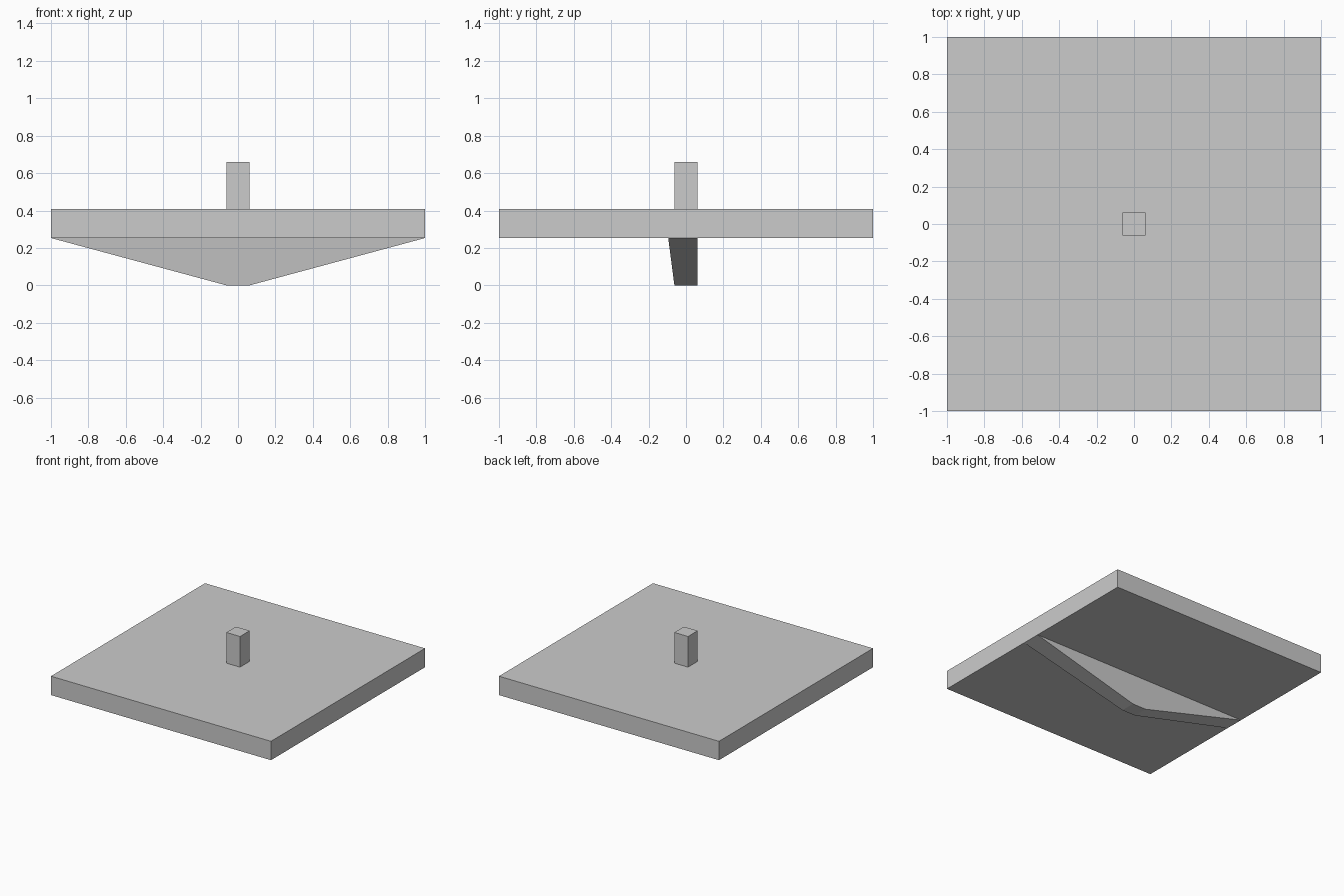
import bpy
import bmesh

if "Cube" in bpy.data.objects:
    bpy.data.objects.remove(bpy.data.objects["Cube"])

HALF = 0.062               # half width of the square post
SLAB_Z, SLAB_TOP, TOP = 0.253, 0.408, 0.66


def frustum(name, lower, upper, z0, z1):
    """Solid between two rectangles given as (x0, x1, y0, y1)."""
    bm = bmesh.new()
    rings = []
    for (x0, x1, y0, y1), z in ((lower, z0), (upper, z1)):
        rings.append([bm.verts.new((x, y, z))
                      for x, y in ((x0, y0), (x1, y0), (x1, y1), (x0, y1))])
    low, high = rings
    bm.faces.new(low[::-1])
    bm.faces.new(high)
    for i in range(4):
        j = (i + 1) % 4
        bm.faces.new((low[i], low[j], high[j], high[i]))
    mesh = bpy.data.meshes.new(name)
    bm.to_mesh(mesh)
    bm.free()
    obj = bpy.data.objects.new(name, mesh)
    bpy.context.collection.objects.link(obj)
    return obj


post = (-HALF, HALF, -HALF, HALF)
plate = (-1, 1, -1, 1)

# Square slab
frustum("slab", plate, plate, SLAB_Z, SLAB_TOP)

# Short post standing on the slab
frustum("post", post, post, SLAB_TOP, TOP)

# Tapered rib under the slab: flush back, sloping front and ends
frustum("support_rib", post, (-1, 1, -0.095, HALF), 0, SLAB_Z)
